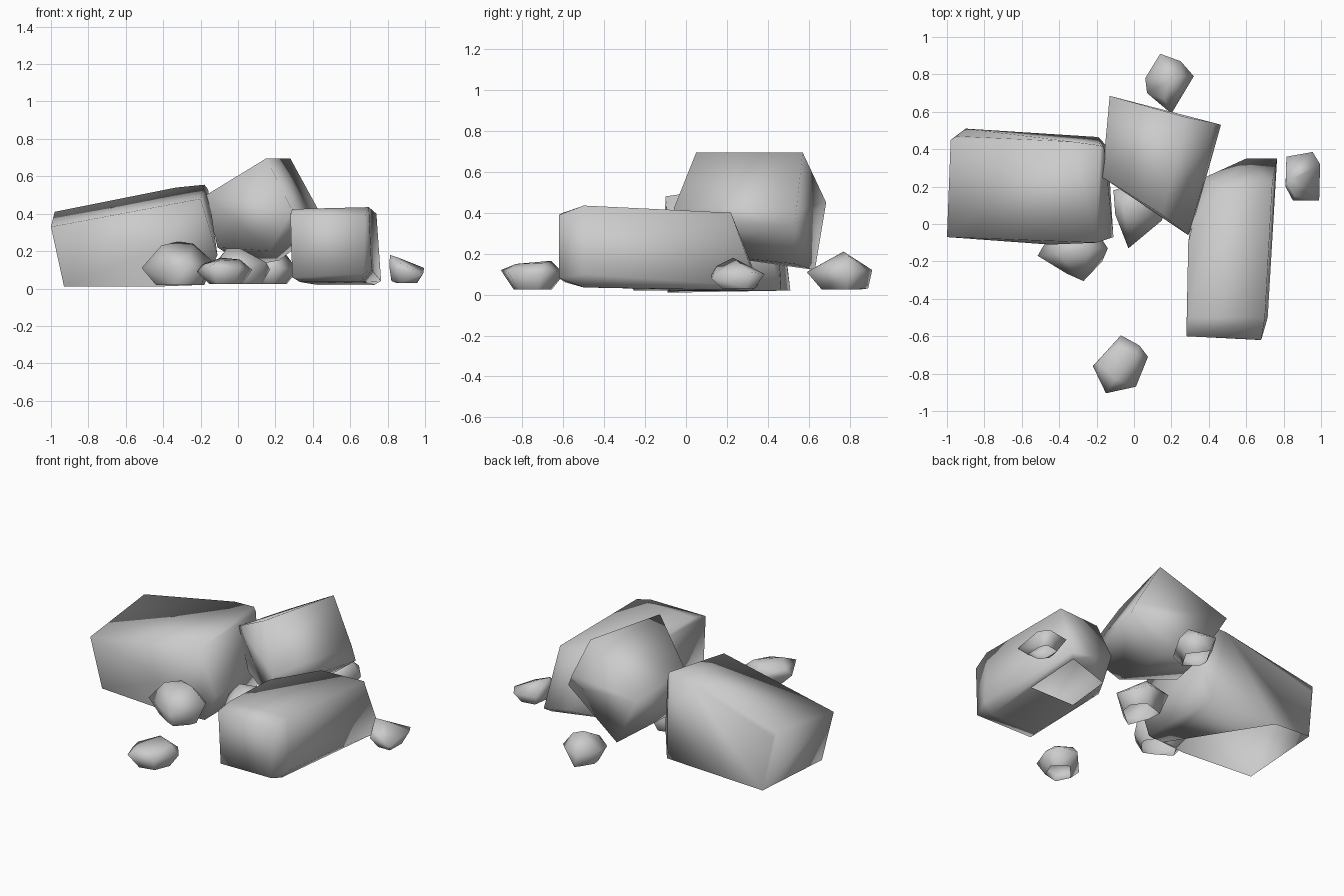
import bpy
import bmesh
from mathutils import Vector


def rock(name, points, opening=None):
    """Convex smooth stone around a few corner points.
    opening = (point, direction): underside left open on that side of the plane."""
    bm = bmesh.new()
    for p in points:
        bm.verts.new(p)
    bmesh.ops.convex_hull(bm, input=bm.verts[:])
    loose = [v for v in bm.verts if not v.link_faces]
    bmesh.ops.delete(bm, geom=loose, context='VERTS')
    bmesh.ops.dissolve_limit(bm, angle_limit=0.05, verts=bm.verts[:], edges=bm.edges[:])
    bmesh.ops.recalc_face_normals(bm, faces=bm.faces[:])
    if opening:
        co, no = Vector(opening[0]), Vector(opening[1])
        under = [f for f in bm.faces if f.normal.z < -0.95]
        geom = under + list({e for f in under for e in f.edges}) + list({v for f in under for v in f.verts})
        bmesh.ops.bisect_plane(bm, geom=geom, plane_co=co, plane_no=no)
        bm.normal_update()
        cut = [f for f in bm.faces if f.normal.z < -0.95
               and (f.calc_center_median() - co).dot(no) > 0]
        bmesh.ops.delete(bm, geom=cut, context='FACES')
    for f in bm.faces:
        f.smooth = True
    mesh = bpy.data.meshes.new(name)
    bm.to_mesh(mesh)
    bm.free()
    ob = bpy.data.objects.new(name, mesh)
    bpy.context.collection.objects.link(ob)
    return ob


def pebble(name, girdle, crown, base_z=0.025, base_scale=0.6):
    """Small stone: widest ring, crown points, and a shrunken open base."""
    cx = sum(p[0] for p in girdle) / len(girdle)
    cy = sum(p[1] for p in girdle) / len(girdle)
    base = [(cx + (x - cx) * base_scale, cy + (y - cy) * base_scale, base_z)
            for x, y, z in girdle]
    return rock(name, girdle + crown + base, ((-9, 0, 0), (1, 0, 0)))


# Large boulders
rock("left_boulder", [
    (-1.0, -0.07, 0.33), (-0.2, -0.10, 0.48), (-0.45, -0.11, 0.2),
    (-0.98, 0.45, 0.41), (-0.33, 0.44, 0.54), (-0.18, 0.42, 0.555),
    (-0.95, 0.47, 0.36), (-0.9, 0.51, 0.02), (-0.19, 0.465, 0.02),
    (-0.16, 0.41, 0.53), (-0.14, 0.41, 0.2), (-0.11, -0.07, 0.18),
    (-0.93, -0.05, 0.01), (-0.45, -0.09, 0.01), (-0.18, -0.08, 0.02)],
    ((-0.29, -0.08, 0), (-0.84, -0.54, 0)))

rock("leaning_boulder", [
    (0.15, 0.05, 0.695), (0.28, 0.57, 0.695),
    (-0.17, 0.25, 0.5), (-0.13, 0.685, 0.45),
    (0.29, -0.06, 0.42), (0.43, 0.54, 0.42), (0.465, 0.53, 0.34), (0.31, -0.02, 0.34),
    (-0.11, 0.26, 0.22), (0.05, 0.63, 0.12), (0.22, 0.53, 0.15), (0.17, 0.07, 0.2)])

rock("right_boulder", [
    (0.28, -0.6, 0.40), (0.68, -0.62, 0.39), (0.29, -0.59, 0.06), (0.67, -0.62, 0.08),
    (0.29, -0.5, 0.425), (0.70, -0.5, 0.435), (0.715, -0.5, 0.1),
    (0.74, 0.22, 0.40), (0.45, 0.2, 0.40), (0.29, -0.1, 0.41),
    (0.765, 0.35, 0.04), (0.6, 0.35, 0.07), (0.38, 0.25, 0.2), (0.31, 0.05, 0.06),
    (0.33, -0.5, 0.035), (0.66, -0.5, 0.035), (0.73, 0.32, 0.02), (0.42, 0.22, 0.02)],
    ((0.5, -0.1, 0), (0, 1, 0)))

# Small stones
pebble("left_stone",
       [(-0.515, -0.17, 0.11), (-0.44, -0.04, 0.12), (-0.2, -0.04, 0.12),
        (-0.14, -0.13, 0.15), (-0.17, -0.2, 0.08), (-0.27, -0.305, 0.11),
        (-0.36, -0.265, 0.12)],
       [(-0.41, -0.16, 0.23), (-0.32, -0.12, 0.25), (-0.24, -0.13, 0.24)], 0.02, 0.65)

pebble("front_stone",
       [(-0.07, -0.595, 0.1), (0.03, -0.65, 0.12), (0.075, -0.71, 0.1),
        (0.01, -0.87, 0.11), (-0.15, -0.905, 0.12), (-0.22, -0.76, 0.09)],
       [(-0.19, -0.74, 0.13), (-0.09, -0.66, 0.165), (0.01, -0.7, 0.155),
        (-0.1, -0.83, 0.15)])

pebble("middle_stone",
       [(-0.11, 0.18, 0.15), (-0.1, 0.05, 0.16), (-0.03, -0.13, 0.11),
        (0.15, 0.02, 0.14), (0.17, 0.13, 0.1), (0.08, 0.24, 0.12)],
       [(-0.06, 0.1, 0.215), (0.01, 0.06, 0.215), (0.04, 0.16, 0.2)], 0.025, 0.7)

pebble("back_stone",
       [(0.14, 0.91, 0.12), (0.25, 0.87, 0.12), (0.32, 0.79, 0.1),
        (0.2, 0.59, 0.11), (0.07, 0.7, 0.12), (0.06, 0.78, 0.12)],
       [(0.19, 0.77, 0.21), (0.25, 0.79, 0.19), (0.16, 0.67, 0.155),
        (0.17, 0.89, 0.03)])

pebble("right_stone",
       [(0.815, 0.36, 0.1), (0.955, 0.385, 0.1), (0.995, 0.32, 0.11),
        (0.99, 0.125, 0.08), (0.85, 0.125, 0.1), (0.81, 0.2, 0.11)],
       [(0.812, 0.23, 0.18), (0.87, 0.25, 0.16), (0.86, 0.15, 0.14),
        (0.82, 0.22, 0.04)], 0.03)
